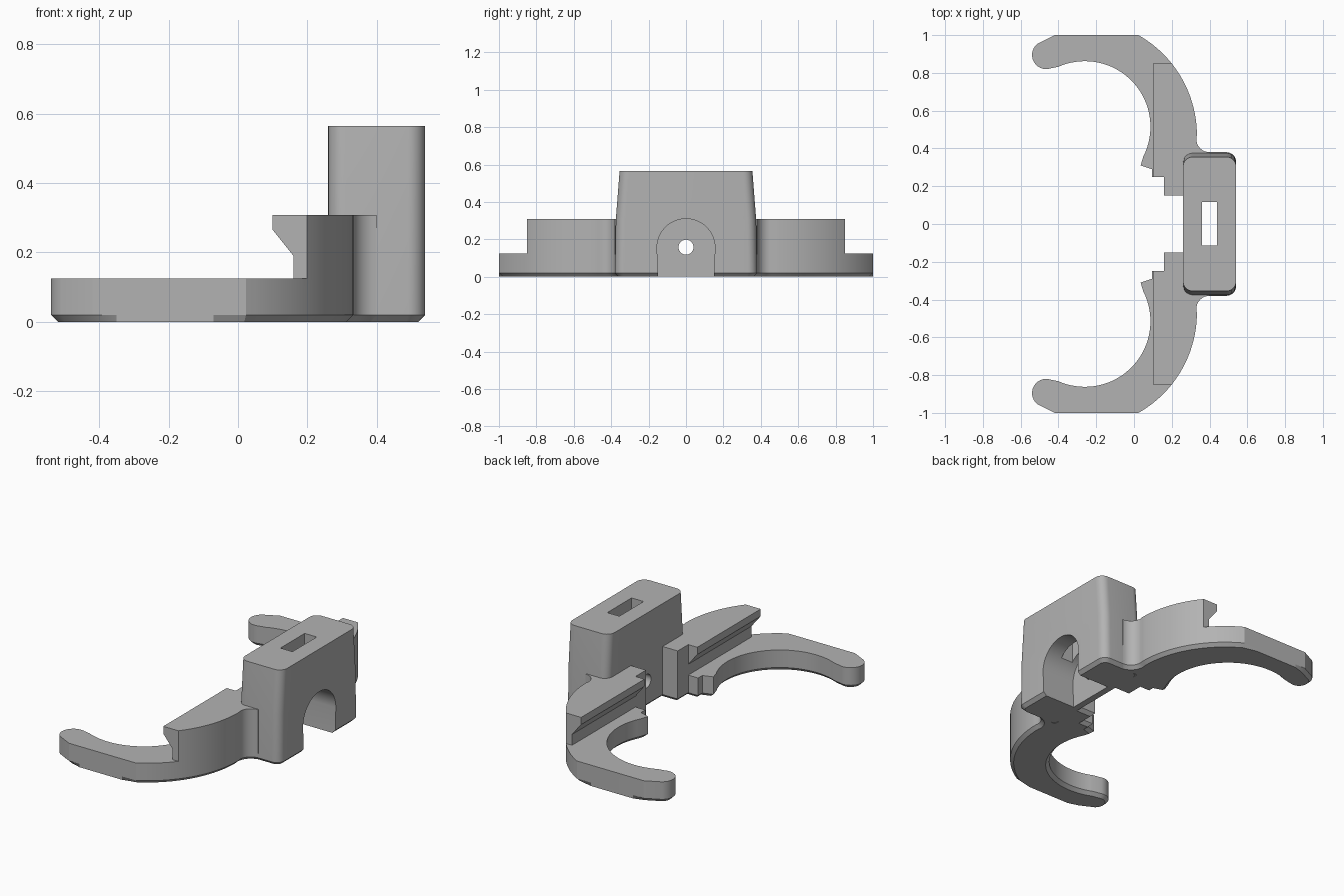
import bpy, bmesh, math
from mathutils import Vector

if "Cube" in bpy.data.objects:
    bpy.data.objects.remove(bpy.data.objects["Cube"])

grey = bpy.data.materials.new("plain_grey")
grey.use_nodes = True
GREY = (0.45, 0.45, 0.45, 1)
grey.diffuse_color = GREY
grey.node_tree.nodes["Principled BSDF"].inputs["Base Color"].default_value = GREY


def arc(cx, cy, r, a, b, n):
    """Points on an arc, angles in degrees."""
    steps = [math.radians(a + (b - a) * i / n) for i in range(n + 1)]
    return [(cx + r * math.cos(t), cy + r * math.sin(t)) for t in steps]


def inset(points, d):
    """Move a counter-clockwise outline inwards by d."""
    out = []
    for i, p in enumerate(points):
        p, before, after = Vector(p), Vector(points[i - 1]), Vector(points[(i + 1) % len(points)])
        e, f = (p - before).normalized(), (after - p).normalized()
        n, m = Vector((-e.y, e.x)), Vector((-f.y, f.x))
        out.append(tuple(p + (n + m) * d / (1 + max(n.dot(m), -0.5))))
    return out


def loft(name, rings):
    """Solid through rings of 3D points."""
    bm = bmesh.new()
    loops = [[bm.verts.new(p) for p in ring] for ring in rings]
    n = len(loops[0])
    for low, high in zip(loops, loops[1:]):
        for i in range(n):
            j = (i + 1) % n
            bm.faces.new((low[i], low[j], high[j], high[i]))
    bm.faces.new(loops[0][::-1])
    bm.faces.new(loops[-1])
    bmesh.ops.recalc_face_normals(bm, faces=bm.faces)
    mesh = bpy.data.meshes.new(name)
    bm.to_mesh(mesh)
    bm.free()
    mesh.materials.append(grey)
    obj = bpy.data.objects.new(name, mesh)
    bpy.context.collection.objects.link(obj)
    return obj


def at_z(points, z):
    return [(x, y, z) for x, y in points]


def select(obj):
    bpy.ops.object.select_all(action='DESELECT')
    obj.select_set(True)
    bpy.context.view_layer.objects.active = obj


def combine(obj, other, operation):
    mod = obj.modifiers.new(operation.lower(), 'BOOLEAN')
    mod.object, mod.operation, mod.solver = other, operation, 'EXACT'
    select(obj)
    bpy.ops.object.modifier_apply(modifier=mod.name)
    bpy.data.objects.remove(other)


# Shared outer curve of arm and rail
fillet = arc(0.40, 0.45, 0.07, 270, 180, 8)
lower_outer = arc(-0.275, 0.47, 0.608, 0, 38.7, 14)
upper_outer = arc(-0.275, 0.47, 0.608, 38.7, 60.6, 8)[1:]
post = [(0.16, 0.25), (0.16, 0.15), (0.30, 0.15), (0.30, 0.34), (0.40, 0.34)]

# Hooked arm with a chamfered underside
outline = (post + fillet + lower_outer + upper_outer
           + [(-0.07, 1.0), (-0.35, 1.0), (-0.42, 1.0)]
           + arc(-0.465, 0.895, 0.075, 127, 292, 14)
           + arc(-0.26, 0.515, 0.347, 114, -27, 36)
           + [(0.035, 0.31), (0.095, 0.29), (0.095, 0.25)])
bottom = [p if p[1] > 0.999 and abs(p[0] + 0.21) < 0.15 else q
          for p, q in zip(outline, inset(outline, 0.02))]
arms = loft("hooked_arms", [at_z(bottom, 0), at_z(outline, 0.02), at_z(outline, 0.125)])

# Raised rail with an overhanging lip
footprint = post + fillet + lower_outer + [(0.10, lower_outer[-1][1]), (0.10, 0.25)]
rail = loft("rail", [at_z(footprint, 0.06), at_z(footprint, 0.308)])
profile = [(0.10, 0.40), (0.10, 0.265), (0.16, 0.19), (0.16, 0.03), (0.5, 0.03), (0.5, 0.40)]
lip = loft("lip_profile", [[(x, y, z) for x, z in profile] for y in (0.1, 0.9)])
combine(rail, lip, 'INTERSECT')
combine(arms, rail, 'UNION')
mirror = arms.modifiers.new("mirror", 'MIRROR')
mirror.use_axis = (False, True, False)
select(arms)
bpy.ops.object.modifier_apply(modifier=mirror.name)


# Tapered centre block
def rounded(x0, x1, half, r):
    corners = ((x1 - r, half - r, 0), (x0 + r, half - r, 90),
               (x0 + r, r - half, 180), (x1 - r, r - half, 270))
    return [p for x, y, a in corners for p in arc(x, y, r, a, a + 90, 8)]


block = loft("centre_block", [
    at_z(rounded(0.28, 0.52, 0.36, 0.035), 0),
    at_z(rounded(0.26, 0.54, 0.38, 0.05), 0.02),
    at_z(rounded(0.26, 0.54, 0.375, 0.05), 0.308),
    at_z(rounded(0.26, 0.54, 0.355, 0.05), 0.565)])

# Arched recess, screw hole and top slot
arch = [(-0.145, -0.1), (0.145, -0.1)] + arc(0, 0.155, 0.155, 0, 180, 28)
combine(block, loft("arch_cutter", [[(x, y, z) for y, z in arch] for x in (0.32, 0.7)]), 'DIFFERENCE')
hole = arc(0, 0.158, 0.04, 0, 345, 23)
combine(block, loft("hole_cutter", [[(x, y, z) for y, z in hole] for x in (0.1, 0.4)]), 'DIFFERENCE')
slot = [(0.36, -0.113), (0.44, -0.113), (0.44, 0.117), (0.36, 0.117)]
combine(block, loft("slot_cutter", [at_z(slot, 0.2), at_z(slot, 0.7)]), 'DIFFERENCE')

for obj in (arms, block):
    select(obj)
    bpy.ops.object.shade_smooth_by_angle(angle=math.radians(25))
